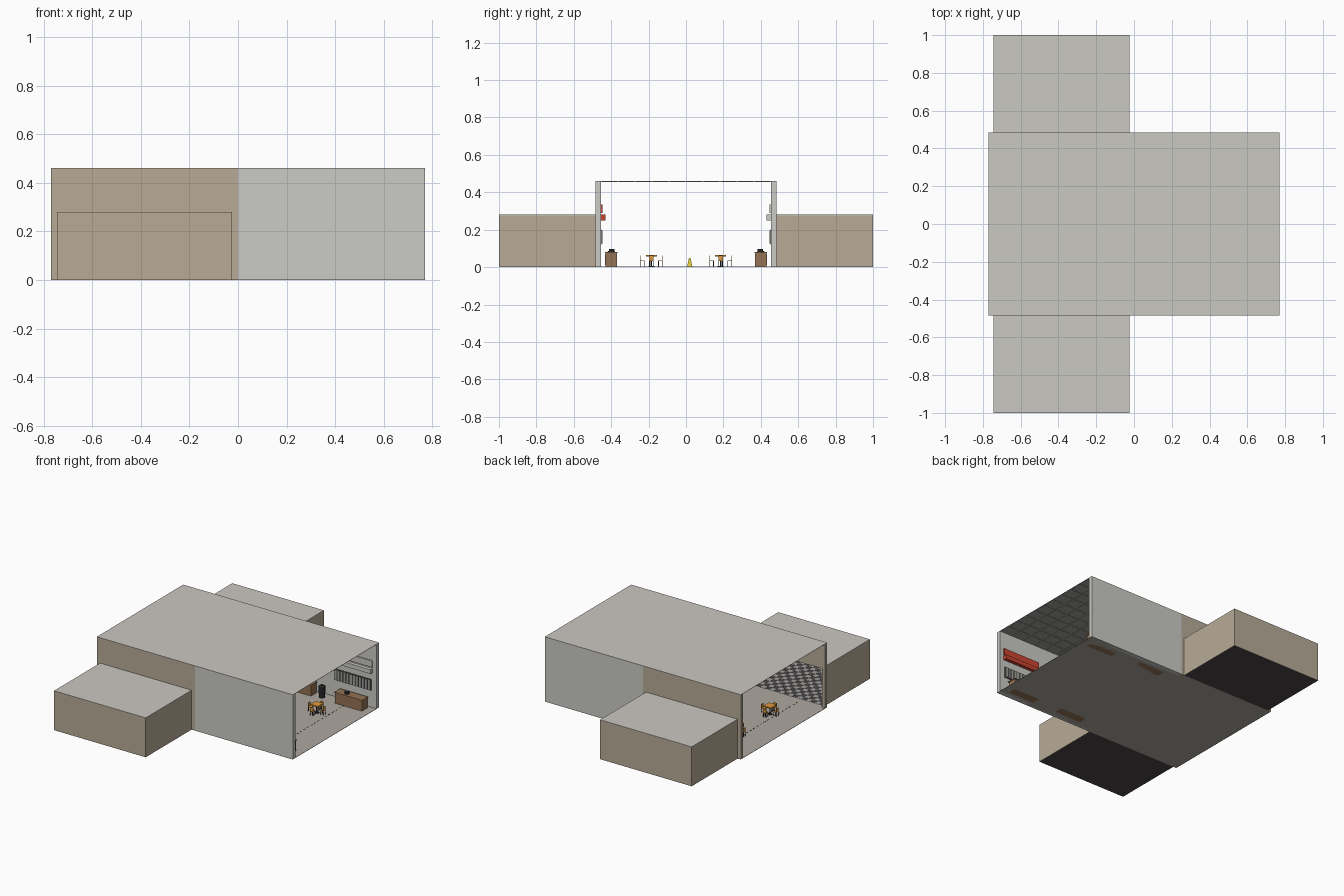
import bpy, bmesh, math
from mathutils import Matrix, Vector

if "Cube" in bpy.data.objects:
    bpy.data.objects.remove(bpy.data.objects["Cube"])

def mat(name, r, g, b):
    m = bpy.data.materials.new(name)
    m.diffuse_color = (r, g, b, 1)
    m.use_nodes = True
    m.node_tree.nodes["Principled BSDF"].inputs["Base Color"].default_value = m.diffuse_color
    return m

TAN = mat("tan", .48, .41, .31)
GREY = mat("wall_grey", .6, .6, .57)
ROOF = mat("roof_grey", .6, .58, .54)
FLOOR = mat("floor_grey", .42, .39, .35)
DARK = mat("dark_tile", .07, .06, .065)
TILE = mat("ceiling_tile", .35, .35, .33)
BROWN = mat("brown", .3, .17, .09)
BLACK = mat("black", .02, .02, .02)
ORANGE = mat("orange", .75, .32, .05)
RED = mat("red", .6, .06, .03)
YELLOW = mat("yellow", .75, .6, .04)

def finish(name, bm, m):
    me = bpy.data.meshes.new(name)
    bm.to_mesh(me)
    bm.free()
    ob = bpy.data.objects.new(name, me)
    bpy.context.collection.objects.link(ob)
    if m:
        me.materials.append(m)
    return ob

def add_box(bm, x, y, z):
    """x, y, z are (low, high) pairs in any order"""
    c = Vector([(a[0] + a[1]) / 2 for a in (x, y, z)])
    s = [abs(a[1] - a[0]) for a in (x, y, z)]
    bmesh.ops.create_cube(bm, size=1, matrix=Matrix.Translation(c) @ Matrix.Diagonal((*s, 1)))

def boxes(name, m, *parts):
    bm = bmesh.new()
    for p in parts:
        add_box(bm, *p)
    return finish(name, bm, m)

def cylinder(name, m, x, y, z0, z1, r, r2=None, n=16):
    bm = bmesh.new()
    bmesh.ops.create_cone(bm, cap_ends=True, segments=n, radius1=r, radius2=r if r2 is None else r2,
                          depth=z1 - z0, matrix=Matrix.Translation((x, y, (z0 + z1) / 2)))
    return finish(name, bm, m)

def tiles(name, m, xr, yr, z, nx, ny, gap, checker=False):
    bm = bmesh.new()
    dx, dy = (xr[1] - xr[0]) / nx, (yr[1] - yr[0]) / ny
    for i in range(nx):
        for j in range(ny):
            if checker and (i + j) % 2:
                continue
            x, y = xr[0] + i * dx, yr[0] + j * dy
            add_box(bm, (x + gap, x + dx - gap), (y + gap, y + dy - gap), z)
    return finish(name, bm, m)

# hall shell, open at both ends
boxes("hall_floor", FLOOR, ((-.77, .77), (-.485, .485), (0, .002)))
boxes("hall_roof", ROOF, ((-.77, .77), (-.485, .485), (.458, .46)))
tiles("ceiling_tiles", TILE, (-.77, .77), (-.455, .455), (.456, .458), 16, 10, .003)
for x in (-.57, 0, .57):
    boxes("floor_line", BLACK, *[((x - .002, x + .002), (-.44 + i * .04, -.42 + i * .04), (.002, .003))
                                 for i in range(22)])

def chair(x, y, angle):
    bm = bmesh.new()
    add_box(bm, (-.012, .012), (-.012, .012), (.032, .036))
    add_box(bm, (.009, .012), (-.012, .012), (.036, .062))
    legs = bmesh.new()
    for a in (-.01, .01):
        for b in (-.01, .01):
            add_box(legs, (a - .0015, a + .0015), (b - .0015, b + .0015), (.002, .032))
    for name, mesh, m in (("chair_seat", bm, ORANGE), ("chair_legs", legs, BLACK)):
        ob = finish(name, mesh, m)
        ob.location = (x, y, 0)
        ob.rotation_euler.z = angle

def table(x, y):
    boxes("table_top", ORANGE, ((x - .03, x + .03), (y - .03, y + .03), (.058, .066)))
    cylinder("table_post", BLACK, x, y, .004, .058, .004, n=8)
    cylinder("table_foot", BLACK, x, y, .002, .006, .016, n=12)
    for k in range(4):
        a = k * math.pi / 2
        chair(x + .048 * math.cos(a), y + .048 * math.sin(a), a)

for s in (-1, 1):
    Y = lambda a, b: (s * a, s * b)
    # side walls: grey half and tan half with wide doorway
    boxes("grey_wall", GREY, ((0, .77), Y(.455, .485), (0, .458)))
    boxes("tan_wall", TAN,
          ((-.77, 0), Y(.46, .485), (.278, .458)),
          ((-.77, -.745), Y(.46, .485), (0, .278)),
          ((-.025, 0), Y(.46, .485), (0, .278)))

    # side room, open to the hall
    boxes("room_walls", TAN,
          ((-.745, -.742), Y(.485, 1), (0, .278)),
          ((-.028, -.025), Y(.485, 1), (0, .278)),
          ((-.745, -.025), Y(.997, 1), (0, .278)))
    boxes("room_roof", ROOF, ((-.745, -.025), Y(.485, 1), (.277, .28)))
    boxes("room_floor", DARK, ((-.742, -.028), Y(.485, .997), (0, .002)))
    tiles("room_floor_tiles", TILE, (-.742, -.028), tuple(sorted(Y(.485, .997))), (.002, .003),
          20, 14, .001, True)

    # counters along the grey wall
    for x in (.21, .61):
        boxes("counter", BROWN, ((x - .105, x + .105), Y(.37, .43), (0, .076)))
        boxes("counter_top", BROWN, ((x - .11, x + .11), Y(.365, .432), (.076, .082)))
        boxes("counter_back", BLACK, ((x - .1, x + .1), Y(.43, .434), (.01, .07)))
        cylinder("counter_pot", BLACK, x - .03, s * .397, .082, .096, .016)
    cylinder("bin", BLACK, .38, s * .40, .002, .078, .02, .024)
    cylinder("bin_lid", BLACK, .38, s * .40, .078, .088, .025, .012)

    # wall board, shelf and upper panel
    boxes("wall_board", DARK, ((.44, .73), Y(.451, .455), (.12, .20)))
    tiles("board_tiles", TILE, (.44, .73), tuple(sorted(Y(.449, .451))), (.125, .195), 12, 1, .004)
    boxes("wall_shelf", RED if s < 0 else GREY, ((.42, .74), Y(.43, .455), (.25, .28)))
    boxes("upper_panel", RED if s < 0 else ROOF, ((.44, .74), Y(.447, .455), (.29, .335)))

    # dining tables
    for x in (-.53, 0, .49):
        table(x, s * .185)

# folding floor sign
bm = bmesh.new()
bmesh.ops.create_cone(bm, cap_ends=True, segments=4, radius1=.02, radius2=.006, depth=.046,
                      matrix=Matrix.Translation((0, .02, .025)) @ Matrix.Rotation(math.pi / 4, 4, 'Z'))
finish("floor_sign", bm, YELLOW)
